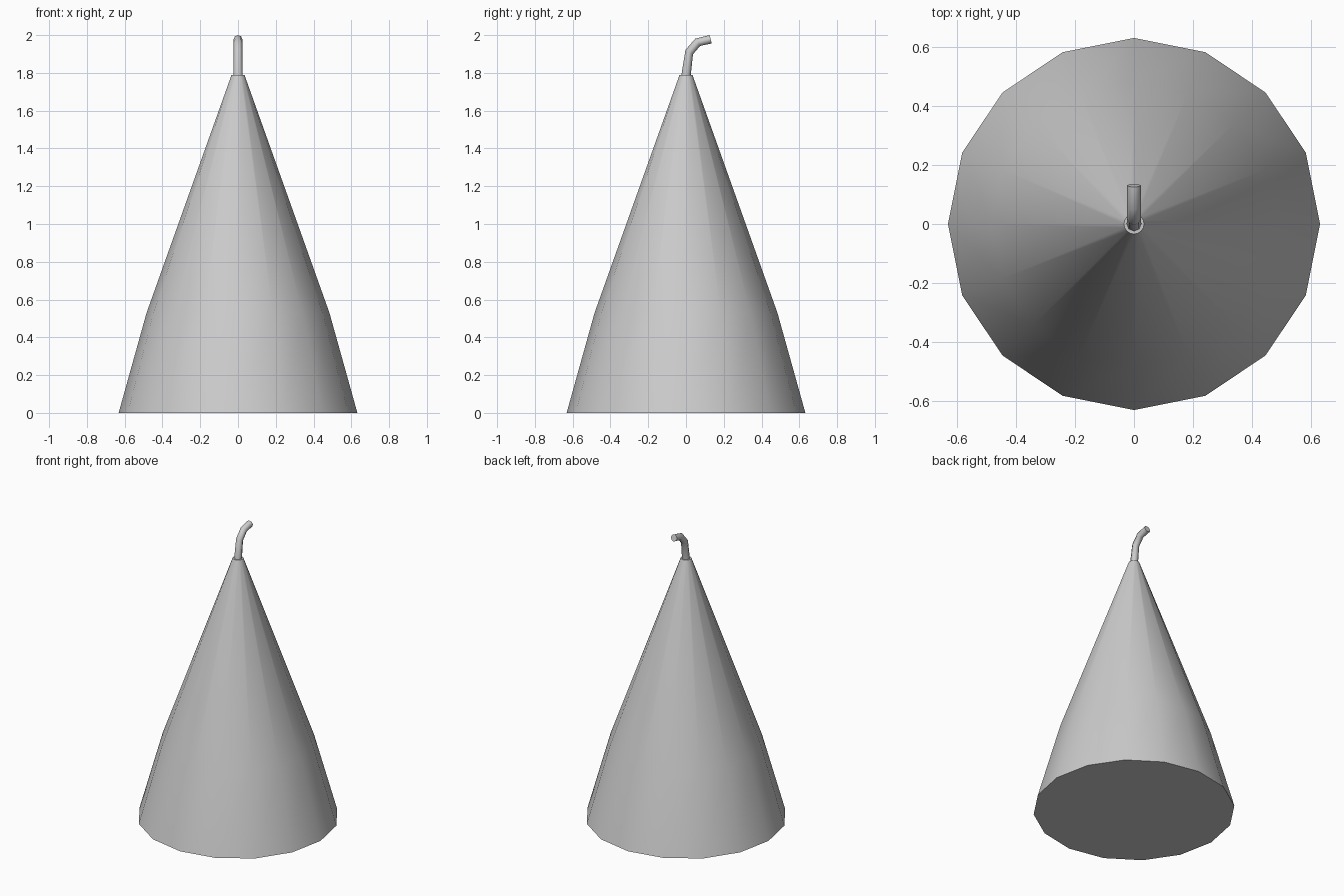
import bpy, bmesh, math
from mathutils import Vector

if "Cube" in bpy.data.objects:
    bpy.data.objects.remove(bpy.data.objects["Cube"])


def loft(name, rings, sides):
    """Skin capped rings given as (y, z, radius, tilt from vertical toward +y in degrees)."""
    bm = bmesh.new()
    loops = []
    for y, z, r, tilt in rings:
        t = math.radians(tilt)
        across = Vector((0, math.cos(t), -math.sin(t)))
        loops.append([bm.verts.new(Vector((r * math.cos(a), y, z)) + across * r * math.sin(a))
                      for a in (2 * math.pi * i / sides for i in range(sides))])
    for low, high in zip(loops, loops[1:]):
        for i in range(sides):
            j = (i + 1) % sides
            bm.faces.new((low[i], low[j], high[j], high[i]))
    bm.faces.new(loops[0][::-1])
    bm.faces.new(loops[-1])
    mesh = bpy.data.meshes.new(name)
    bm.to_mesh(mesh)
    bm.free()
    obj = bpy.data.objects.new(name, mesh)
    bpy.context.collection.objects.link(obj)
    bpy.ops.object.select_all(action='DESELECT')
    bpy.context.view_layer.objects.active = obj
    obj.select_set(True)
    bpy.ops.object.shade_smooth_by_angle(angle=math.radians(50))
    return obj


# Tapered 16-sided body with a slight bend in its slope
loft("cone_body", [(0, 0, 0.632, 0), (0, 0.53, 0.484, 0), (0, 1.79, 0.034, 0)], 16)

# Thin stem curling toward the back
loft("curved_stem", [(0, 1.785, 0.025, 0), (0.017, 1.91, 0.023, 30),
                     (0.062, 1.962, 0.023, 56), (0.131, 1.978, 0.023, 76)], 8)
